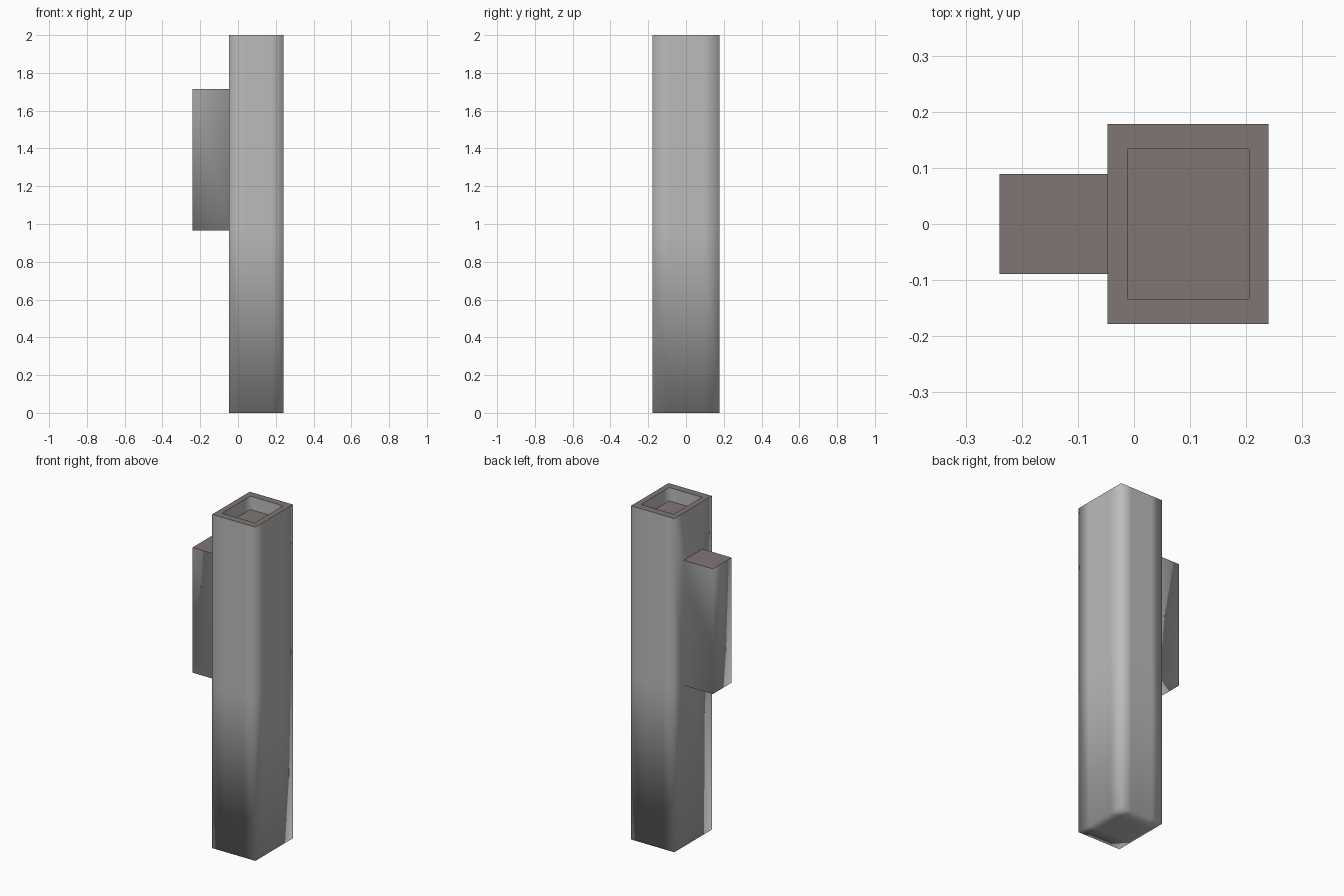
import bpy, bmesh
from mathutils import Vector, Matrix

if "Cube" in bpy.data.objects:
    bpy.data.objects.remove(bpy.data.objects["Cube"])

X0, X1, Y, TOP = -0.047, 0.24, 0.178, 2.0      # body extents
HX, HY, HZ0, HZ1 = -0.24, 0.089, 0.966, 1.716  # side block extents
CX = (X0 + X1) / 2
RECESS = 0.08


def material(name, rgb):
    m = bpy.data.materials.new(name)
    m.diffuse_color = (*rgb, 1)
    m.use_nodes = True
    m.node_tree.nodes["Principled BSDF"].inputs["Base Color"].default_value = m.diffuse_color
    return m


def extrude(bm, faces):
    """Extrude a face region, drop the old faces, return the new vertices and faces."""
    geom = bmesh.ops.extrude_face_region(bm, geom=faces)["geom"]
    old = [f for f in faces if f.is_valid]
    if old:
        bmesh.ops.delete(bm, geom=old, context='FACES')
    return ([g for g in geom if isinstance(g, bmesh.types.BMVert)],
            [g for g in geom if isinstance(g, bmesh.types.BMFace)])


bm = bmesh.new()

# body: box with loops where the side block joins
bmesh.ops.create_cube(bm, size=1, matrix=Matrix.Translation((CX, 0, TOP / 2))
                      @ Matrix.Diagonal((X1 - X0, 2 * Y, TOP, 1)))
cuts = [((0, 0, z), (0, 0, 1)) for z in (HZ0, HZ1)]
cuts += [((0, y, 0), (0, 1, 0)) for y in (-HY, HY)]
cuts += [((CX + s * (X1 - X0) / 4, 0, 0), (1, 0, 0)) for s in (-1, 1)]
for co, no in cuts:
    bmesh.ops.bisect_plane(bm, geom=bm.verts[:] + bm.edges[:] + bm.faces[:],
                           plane_co=Vector(co), plane_no=Vector(no))

# side block pulled out of the left face
bm.normal_update()
side = []
for f in bm.faces:
    c = f.calc_center_median()
    if f.normal.x < -0.9 and abs(c.y) < HY and HZ0 < c.z < HZ1:
        side.append(f)
verts, _ = extrude(bm, side)
for v in verts:
    v.co.x = HX

# rim and shallow recess in the top
top = [f for f in bm.faces if f.calc_center_median().z > TOP - 0.001]
verts, inner = extrude(bm, top)
for v in verts:
    v.co.x = CX + (v.co.x - CX) * 0.755
    v.co.y *= 0.75
verts, _ = extrude(bm, inner)
for v in verts:
    v.co.z -= RECESS

# upward faces are brown with crisp borders, the rest smooth grey
bmesh.ops.recalc_face_normals(bm, faces=bm.faces[:])
bm.normal_update()
for f in bm.faces:
    f.smooth = True
    f.material_index = 1 if f.normal.z > 0.9 else 0
for e in bm.edges:
    e.smooth = len({f.material_index for f in e.link_faces}) == 1

mesh = bpy.data.meshes.new("square_post")
bm.to_mesh(mesh)
bm.free()
mesh.materials.append(material("light grey", (0.5, 0.5, 0.5)))
mesh.materials.append(material("warm brown grey", (0.215, 0.18, 0.173)))
bpy.context.collection.objects.link(bpy.data.objects.new("square_post", mesh))
